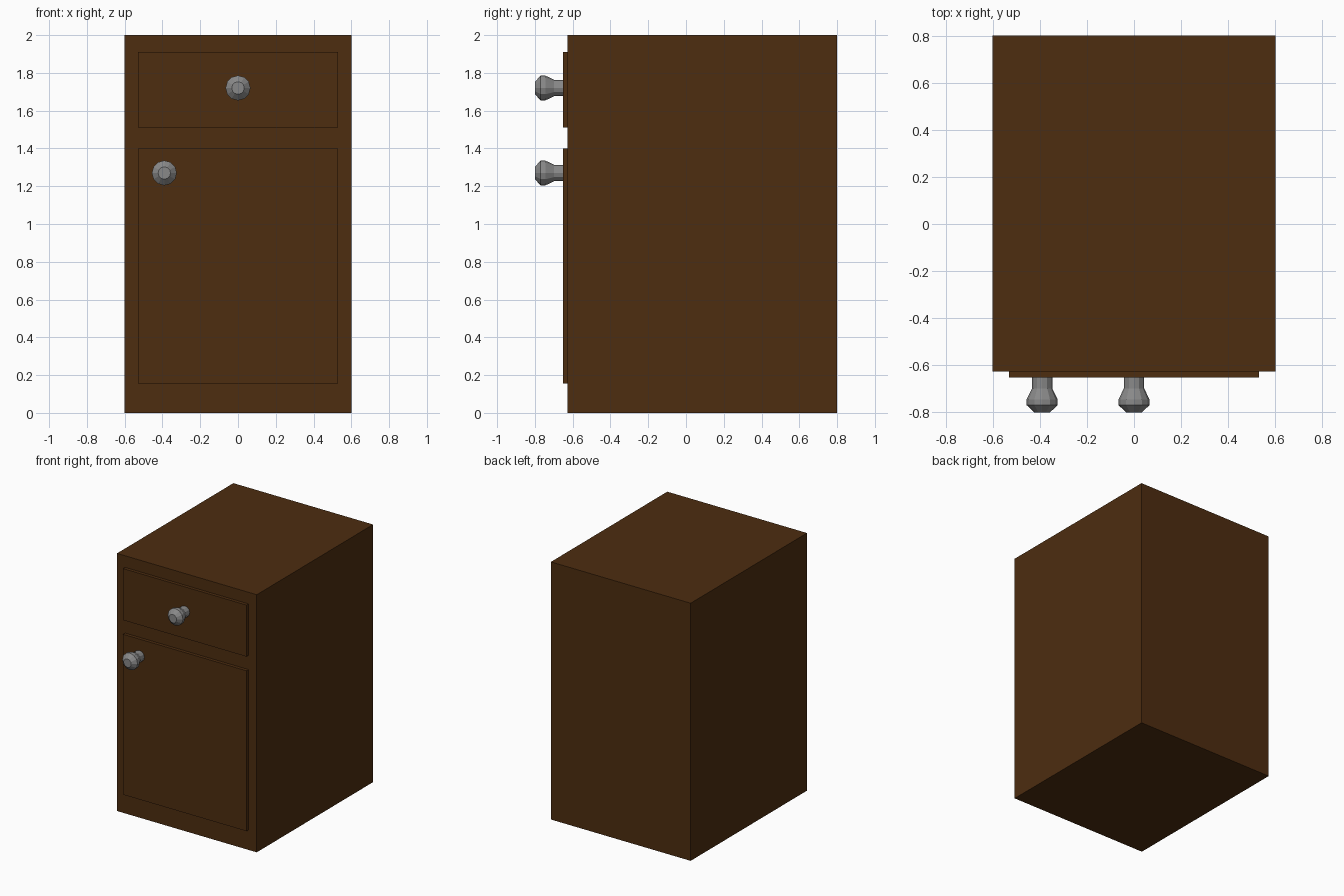
import bpy, bmesh, math

if "Cube" in bpy.data.objects:
    bpy.data.objects.remove(bpy.data.objects["Cube"])


def material(name, rgb):
    m = bpy.data.materials.new(name)
    m.diffuse_color = (*rgb, 1.0)
    m.use_nodes = True
    m.node_tree.nodes["Principled BSDF"].inputs["Base Color"].default_value = m.diffuse_color
    return m


WOOD = material("dark brown wood", (0.075, 0.026, 0.005))
METAL = material("grey metal", (0.25, 0.25, 0.25))


def finish(name, bm, mat):
    bmesh.ops.recalc_face_normals(bm, faces=bm.faces)
    mesh = bpy.data.meshes.new(name)
    bm.to_mesh(mesh)
    bm.free()
    mesh.materials.append(mat)
    obj = bpy.data.objects.new(name, mesh)
    bpy.context.collection.objects.link(obj)
    return obj


def box(name, x, y, z, mat):
    """Box from (min, max) ranges on each axis."""
    bm = bmesh.new()
    bmesh.ops.create_cube(bm, size=1)
    for v in bm.verts:
        v.co = [r[0] if c < 0 else r[1] for c, r in zip(v.co, (x, y, z))]
    return finish(name, bm, mat)


def knob(name, x, z, sides=12):
    """Faceted knob turned around the y axis; profile is (radius, y)."""
    profile = [(0.043, -0.645), (0.043, -0.698), (0.066, -0.745),
               (0.066, -0.769), (0.033, -0.80)]
    bm = bmesh.new()
    rings = []
    for r, y in profile:
        angles = [2 * math.pi * i / sides for i in range(sides)]
        rings.append([bm.verts.new((r * math.cos(a), y, r * math.sin(a))) for a in angles])
    for a, b in zip(rings, rings[1:]):
        for i in range(sides):
            j = (i + 1) % sides
            bm.faces.new((a[i], a[j], b[j], b[i]))
    bm.faces.new(rings[0])
    bm.faces.new(rings[-1])
    finish(name, bm, METAL).location = (x, 0, z)


# Cabinet carcass
box("cabinet_body", (-0.6, 0.6), (-0.627, 0.8), (0, 2), WOOD)

# Raised drawer and door fronts
box("drawer_front", (-0.53, 0.53), (-0.652, -0.62), (1.51, 1.91), WOOD)
box("door_front", (-0.53, 0.53), (-0.652, -0.62), (0.155, 1.40), WOOD)

# Knobs
knob("drawer_knob", 0.0, 1.72)
knob("door_knob", -0.39, 1.27)
